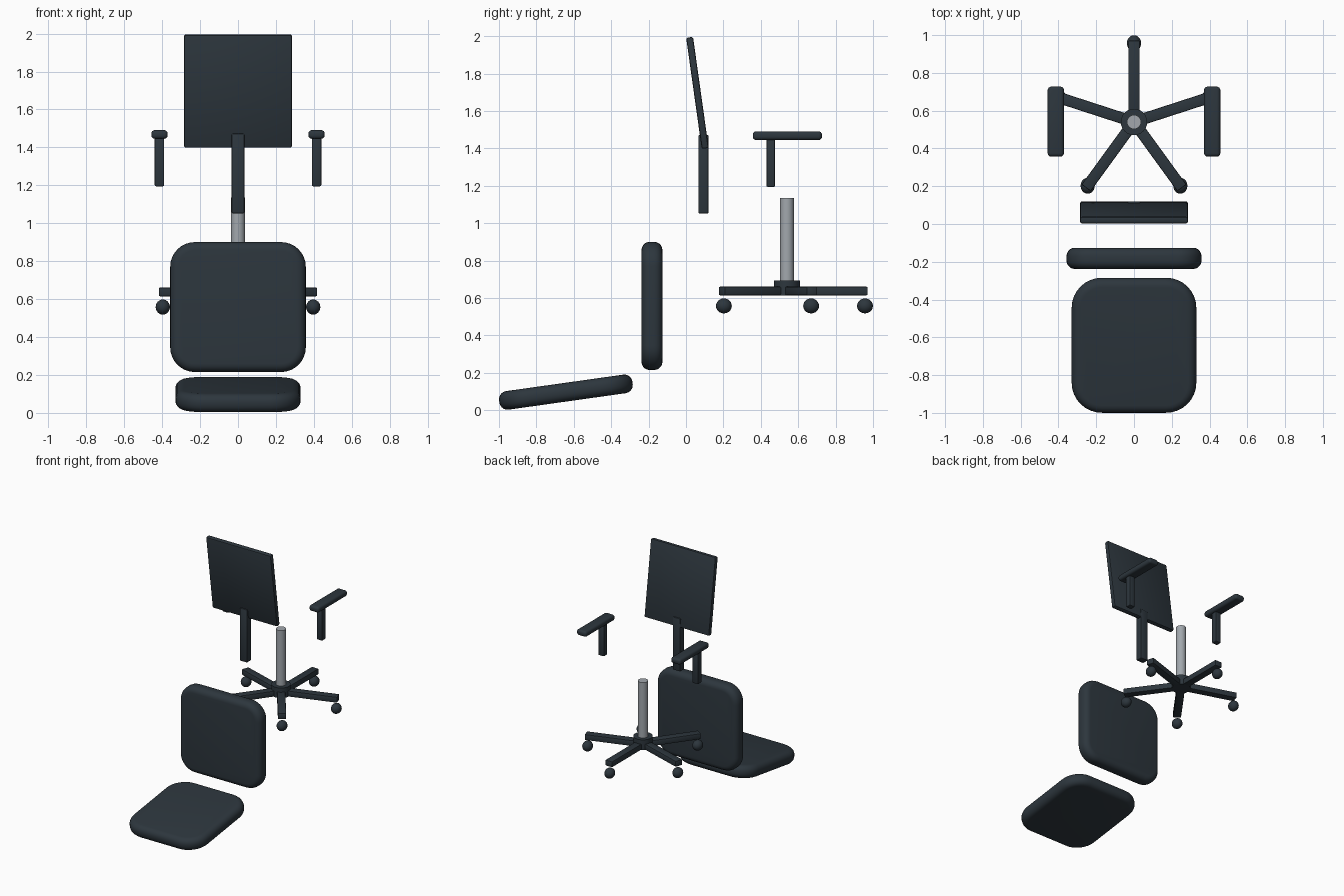
import bpy, bmesh, math
from mathutils import Matrix, Vector

cube = bpy.data.objects.get("Cube")
if cube:
    bpy.data.objects.remove(cube, do_unlink=True)


def material(name, colour):
    m = bpy.data.materials.new(name)
    m.use_nodes = True
    m.diffuse_color = (*colour, 1)
    m.node_tree.nodes["Principled BSDF"].inputs["Base Color"].default_value = (*colour, 1)
    return m


DARK = material("charcoal", (0.026, 0.037, 0.047))
METAL = material("brushed steel", (0.36, 0.39, 0.42))


def finish(bm, name, mat, matrix):
    """Turn a bmesh into a smooth shaded object with sharp edges kept."""
    bmesh.ops.recalc_face_normals(bm, faces=bm.faces)
    mesh = bpy.data.meshes.new(name)
    bm.to_mesh(mesh)
    bm.free()
    mesh.materials.append(mat)
    ob = bpy.data.objects.new(name, mesh)
    ob.matrix_world = matrix
    bpy.context.collection.objects.link(ob)
    bpy.ops.object.select_all(action="DESELECT")
    ob.select_set(True)
    bpy.context.view_layer.objects.active = ob
    bpy.ops.object.shade_smooth_by_angle(angle=math.radians(35))
    return ob


def box(name, size, loc, bevel=0.006, segments=2, corner=0, thin=2, turn=None):
    """Rounded box; corner rounds the outline seen along the thin axis first."""
    bm = bmesh.new()
    bmesh.ops.create_cube(bm, size=1, matrix=Matrix.Diagonal((*size, 1)))
    edges = bm.edges[:]
    if corner:
        upright = [e for e in bm.edges
                   if abs((e.verts[0].co - e.verts[1].co)[thin]) > size[thin] / 2]
        bmesh.ops.bevel(bm, geom=upright, offset=corner, segments=8,
                        profile=0.5, affect="EDGES")
        half = size[thin] / 2 - 1e-4
        edges = [e for e in bm.edges
                 if e.verts[0].co[thin] * e.verts[1].co[thin] > 0
                 and all(abs(v.co[thin]) > half for v in e.verts)]
    bmesh.ops.bevel(bm, geom=edges, offset=bevel, segments=segments,
                    profile=0.5, affect="EDGES")
    return finish(bm, name, DARK, Matrix.Translation(loc) @ (turn or Matrix()))


def cylinder(name, radius, bottom, top, y, mat):
    bm = bmesh.new()
    bmesh.ops.create_cone(bm, cap_ends=True, segments=24, radius1=radius,
                          radius2=radius, depth=top - bottom)
    return finish(bm, name, mat, Matrix.Translation((0, y, (top + bottom) / 2)))


tilt = Matrix.Rotation(math.radians(8), 4, "X")

# Cushions
box("seat_cushion", (0.66, 0.72, 0.10), (0, -0.642, 0.097),
    bevel=0.044, segments=5, corner=0.16, turn=tilt)
box("back_cushion", (0.715, 0.112, 0.685), (0, -0.182, 0.558),
    bevel=0.044, segments=5, corner=0.13, thin=1)

# Back panel and its support post
box("back_panel", (0.57, 0.037, 0.60), (0, 0.061, 1.697), bevel=0.01, turn=tilt)
box("back_post", (0.066, 0.054, 0.42), (0, 0.093, 1.262))

# Armrests
for side, s in (("left", 1), ("right", -1)):
    box(side + "_arm_pad", (0.086, 0.37, 0.046), (s * 0.414, 0.542, 1.468),
        bevel=0.018, segments=4)
    box(side + "_arm_post", (0.05, 0.046, 0.26), (s * 0.414, 0.453, 1.325))

# Gas lift and hub
BASE_Y = 0.54
cylinder("gas_lift", 0.037, 0.69, 1.135, BASE_Y, METAL)
cylinder("base_hub", 0.07, 0.615, 0.695, BASE_Y, DARK)

# Five legs, each with a ball caster below its tip
for i in range(5):
    spin = Matrix.Rotation(math.radians(72 * i), 4, "Z")
    centre = Vector((0, BASE_Y, 0))
    box(f"base_leg_{i + 1}", (0.06, 0.43, 0.046),
        centre + spin @ Vector((0, 0.216, 0.638)), turn=spin)
    bm = bmesh.new()
    bmesh.ops.create_uvsphere(bm, u_segments=20, v_segments=12, radius=0.04)
    bmesh.ops.scale(bm, vec=(0.94, 1.06, 1), verts=bm.verts)
    finish(bm, f"caster_{i + 1}", DARK,
           Matrix.Translation(centre + spin @ Vector((0, 0.417, 0.558))))
